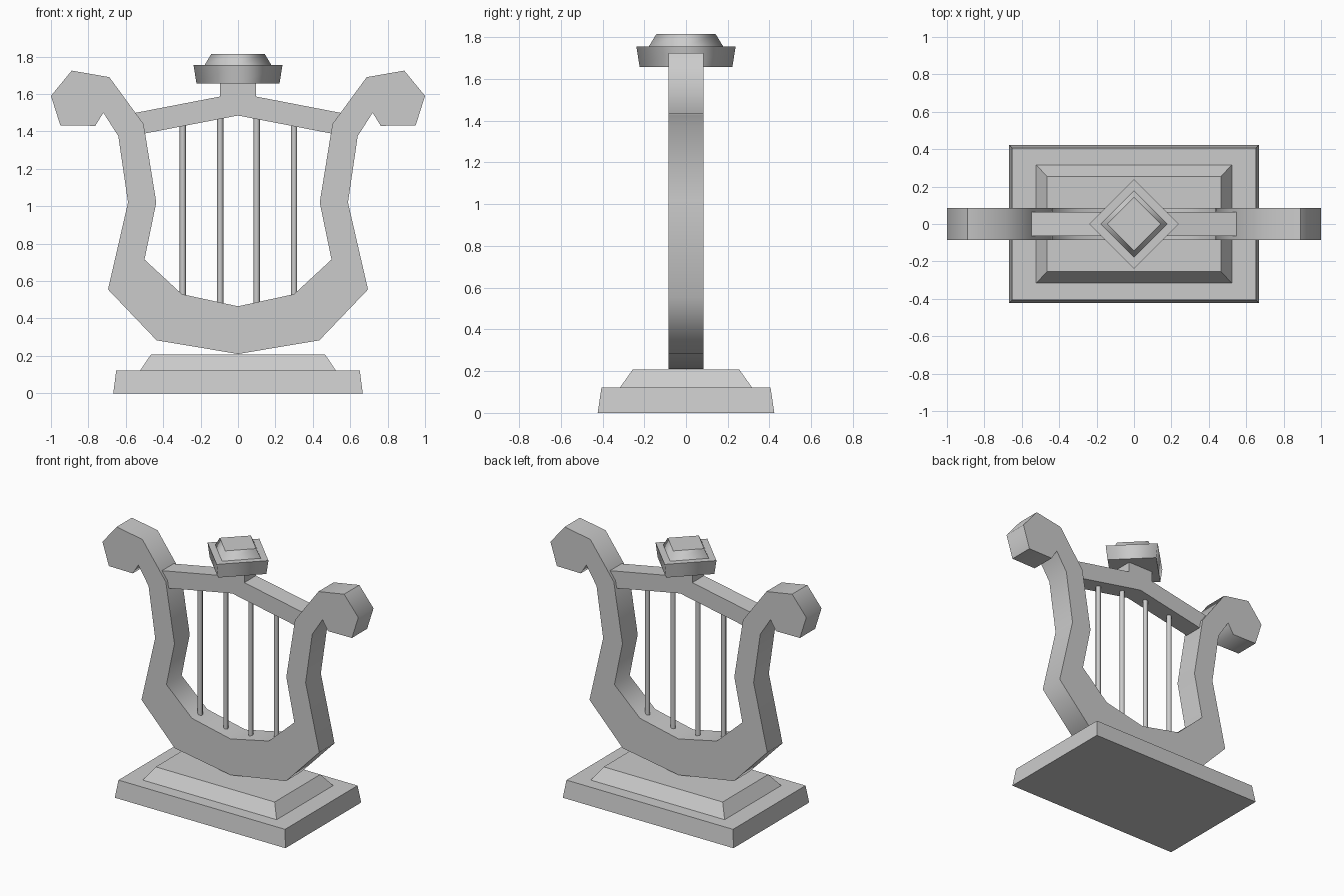
import bpy, bmesh, math

cube = bpy.data.objects.get("Cube")
if cube:
    bpy.data.objects.remove(cube, do_unlink=True)

grey = bpy.data.materials.new("light grey")
grey.use_nodes = True
colour = (0.6, 0.6, 0.6, 1)
grey.diffuse_color = colour
grey.node_tree.nodes["Principled BSDF"].inputs["Base Color"].default_value = colour


def finish(name, bm, smooth_angle=None):
    bmesh.ops.recalc_face_normals(bm, faces=bm.faces)
    mesh = bpy.data.meshes.new(name)
    bm.to_mesh(mesh)
    bm.free()
    mesh.materials.append(grey)
    obj = bpy.data.objects.new(name, mesh)
    bpy.context.collection.objects.link(obj)
    if smooth_angle:
        bpy.ops.object.select_all(action="DESELECT")
        obj.select_set(True)
        bpy.context.view_layer.objects.active = obj
        bpy.ops.object.shade_smooth_by_angle(angle=math.radians(smooth_angle))
    return obj


def slab(name, half, depth, smooth_angle=None):
    """Extrude a half profile (x, z), mirrored about x = 0, along y."""
    points = half + [(-x, z) for x, z in reversed(half) if x > 0]
    bm = bmesh.new()
    face = bm.faces.new([bm.verts.new((x, -depth, z)) for x, z in points])
    moved = bmesh.ops.extrude_face_region(bm, geom=[face])["geom"]
    verts = [v for v in moved if isinstance(v, bmesh.types.BMVert)]
    bmesh.ops.translate(bm, verts=verts, vec=(0, 2 * depth, 0))
    # The source face is kept as the front cap
    return finish(name, bm, smooth_angle)


def frustum(name, bottom, top, z0, z1, diamond=False):
    """Four-sided block; bottom and top are (half x, half y)."""
    corners = [(1, 0), (0, 1), (-1, 0), (0, -1)] if diamond else [(1, 1), (-1, 1), (-1, -1), (1, -1)]
    bm = bmesh.new()
    low, high = [[bm.verts.new((sx * hx, sy * hy, z)) for sx, sy in corners]
                 for (hx, hy), z in ((bottom, z0), (top, z1))]
    caps = [bm.faces.new(low), bm.faces.new(high)]
    for i in range(4):
        j = (i + 1) % 4
        side = bm.faces.new((low[i], low[j], high[j], high[i]))
        side.smooth = diamond
    for cap in caps:
        for edge in cap.edges:
            edge.smooth = False
    return finish(name, bm)


# Stepped plinth
frustum("base_lower", (0.667, 0.423), (0.651, 0.405), 0, 0.122)
frustum("base_upper", (0.523, 0.316), (0.465, 0.255), 0.122, 0.208)

# Curved frame with hooked arms: outer edge, hook, then inner edge
outer = [(0, 0.21), (0.435, 0.283), (0.695, 0.555), (0.588, 1.02), (0.64, 1.375),
         (0.72, 1.5), (0.763, 1.43), (0.95, 1.432), (1.0, 1.59), (0.889, 1.725),
         (0.688, 1.69)]
inner = [(0.505, 1.44), (0.437, 1.02), (0.5, 0.715), (0.3, 0.53), (0, 0.465)]
bm = bmesh.new()
loop = outer + inner + [(-x, z) for x, z in reversed(inner[:-1])] + [(-x, z) for x, z in reversed(outer[1:])]
# Outline is split at x = 0, so each half becomes its own cap
for side in (1, -1):
    rim = [[bm.verts.new((side * x, y, z)) for x, z in outer + inner] for y in (-0.085, 0.085)]
    bm.faces.new(rim[0])
    bm.faces.new(rim[1])
    for i in range(len(rim[0]) - 1):
        bm.faces.new((rim[0][i], rim[0][i + 1], rim[1][i + 1], rim[1][i]))
bmesh.ops.remove_doubles(bm, verts=bm.verts, dist=0.0005)
bmesh.ops.dissolve_limit(bm, angle_limit=0.01, verts=[], edges=[
    e for e in bm.edges if all(abs(v.co.x) < 0.001 for v in e.verts) and abs(e.verts[0].co.y - e.verts[1].co.y) < 0.01])
finish("frame", bm, 60)

# Crossbar with a shallow peak
slab("crossbar", [(0, 1.485), (0.56, 1.377), (0.56, 1.497), (0, 1.605)], 0.065)

# Strings, from the frame up into the crossbar
for i, x in enumerate((-0.295, -0.095, 0.1, 0.3)):
    bm = bmesh.new()
    z0, z1 = 0.46, 1.5 - 0.19 * abs(x)
    bmesh.ops.create_cone(bm, cap_ends=True, segments=8, radius1=0.0165, radius2=0.0165, depth=z1 - z0)
    bmesh.ops.translate(bm, verts=bm.verts, vec=(x, 0, (z0 + z1) / 2))
    finish(f"string_{i + 1}", bm, 60)

# Diamond finial on a short neck
frustum("finial_neck", (0.095, 0.065), (0.095, 0.065), 1.56, 1.66)
frustum("finial_body", (0.222, 0.222), (0.238, 0.238), 1.657, 1.756, diamond=True)
frustum("finial_top", (0.178, 0.178), (0.142, 0.142), 1.756, 1.815, diamond=True)
